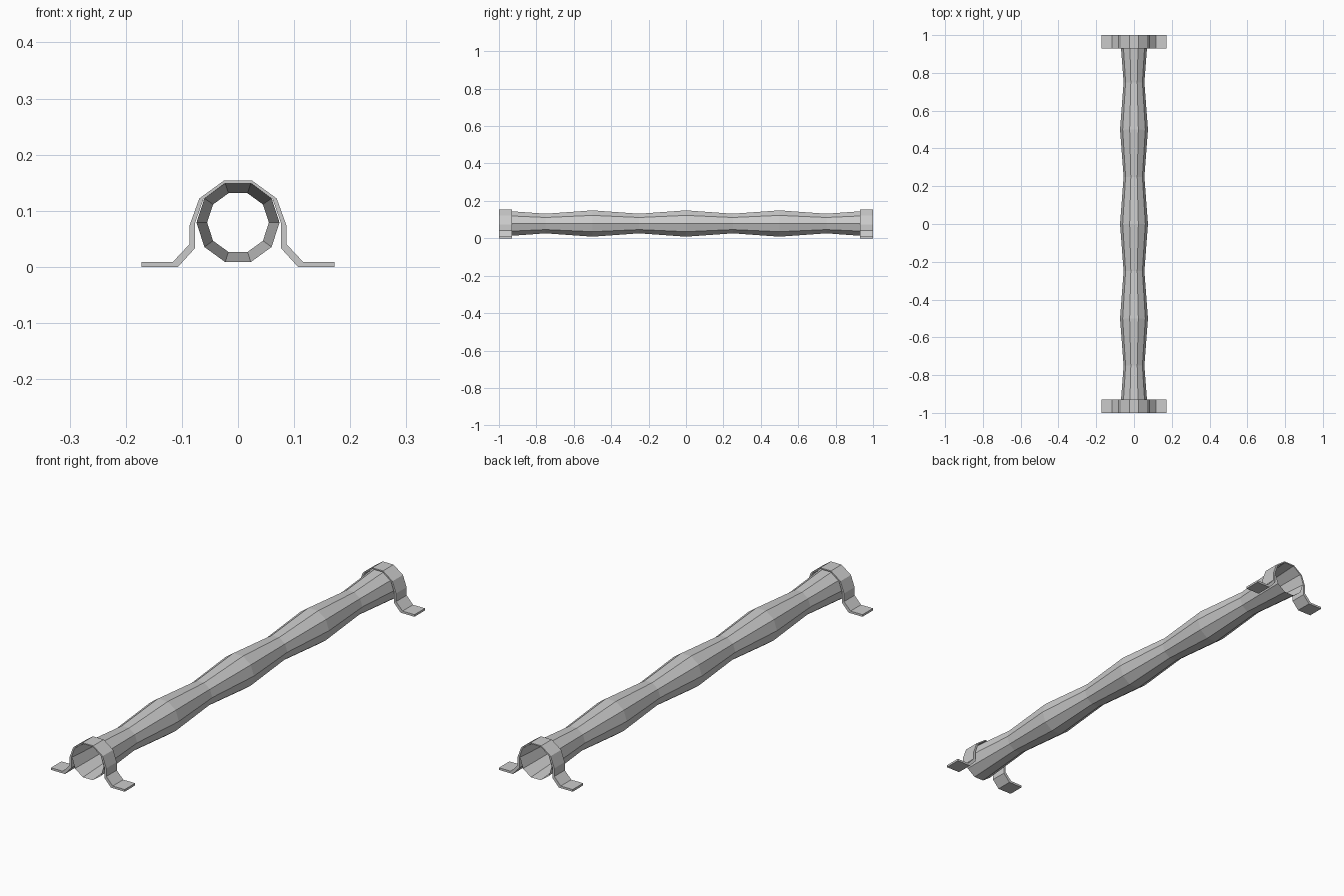
import bpy
from math import cos, sin, pi

if "Cube" in bpy.data.objects:
    bpy.data.objects.remove(bpy.data.objects["Cube"])


def make_object(name, verts, faces):
    mesh = bpy.data.meshes.new(name)
    mesh.from_pydata(verts, [], faces)
    mesh.update()
    obj = bpy.data.objects.new(name, mesh)
    bpy.context.collection.objects.link(obj)
    return obj


# Open ten-sided tube, alternating wide and narrow rings
SIDES, CENTRE_Z, WIDE, NARROW = 10, 0.079, 0.074, 0.055
verts, faces = [], []
for ring in range(9):
    radius = NARROW if ring % 2 else WIDE
    for k in range(SIDES):
        a = 2 * pi * k / SIDES
        verts.append((radius * cos(a), -1 + ring * 0.25, CENTRE_Z + radius * sin(a)))
for ring in range(8):
    for k in range(SIDES):
        a, b = ring * SIDES + k, ring * SIDES + (k + 1) % SIDES
        faces.append((a, a + SIDES, b + SIDES, b))
make_object("wavy_tube", verts, faces)

# Clamp half profile from foot tip to crown, mirrored to the other side
outer = [(0.172, 0.009), (0.116, 0.009), (0.086, 0.041), (0.086, 0.075),
         (0.069, 0.122), (0.025, 0.154)]
inner = [(0.172, 0.0), (0.107, 0.0), (0.077, 0.033), (0.077, 0.077),
         (0.062, 0.120), (0.0235, 0.149)]


def mirrored(half):
    return half + [(-x, z) for x, z in reversed(half)]


def clamp(name, y0, y1):
    out, inn = mirrored(outer), mirrored(inner)
    n = len(out)
    verts = [(x, y, z) for y in (y0, y1) for p in (out, inn) for x, z in p]
    faces = []
    for i in range(n - 1):
        a, b, c, d = i, n + i, 2 * n + i, 3 * n + i
        faces += [(a, a + 1, b + 1, b), (c, d, d + 1, c + 1),
                  (a, c, c + 1, a + 1), (b, b + 1, d + 1, d)]
    # Foot tips
    e = n - 1
    faces += [(0, n, 3 * n, 2 * n), (e, 2 * n + e, 3 * n + e, n + e)]
    obj = make_object(name, verts, faces)
    import bmesh
    bm = bmesh.new()
    bm.from_mesh(obj.data)
    bmesh.ops.recalc_face_normals(bm, faces=bm.faces)
    bm.to_mesh(obj.data)
    bm.free()


# Clamps flush with both tube ends
clamp("front_clamp", -1.0, -0.93)
clamp("back_clamp", 0.93, 1.0)
